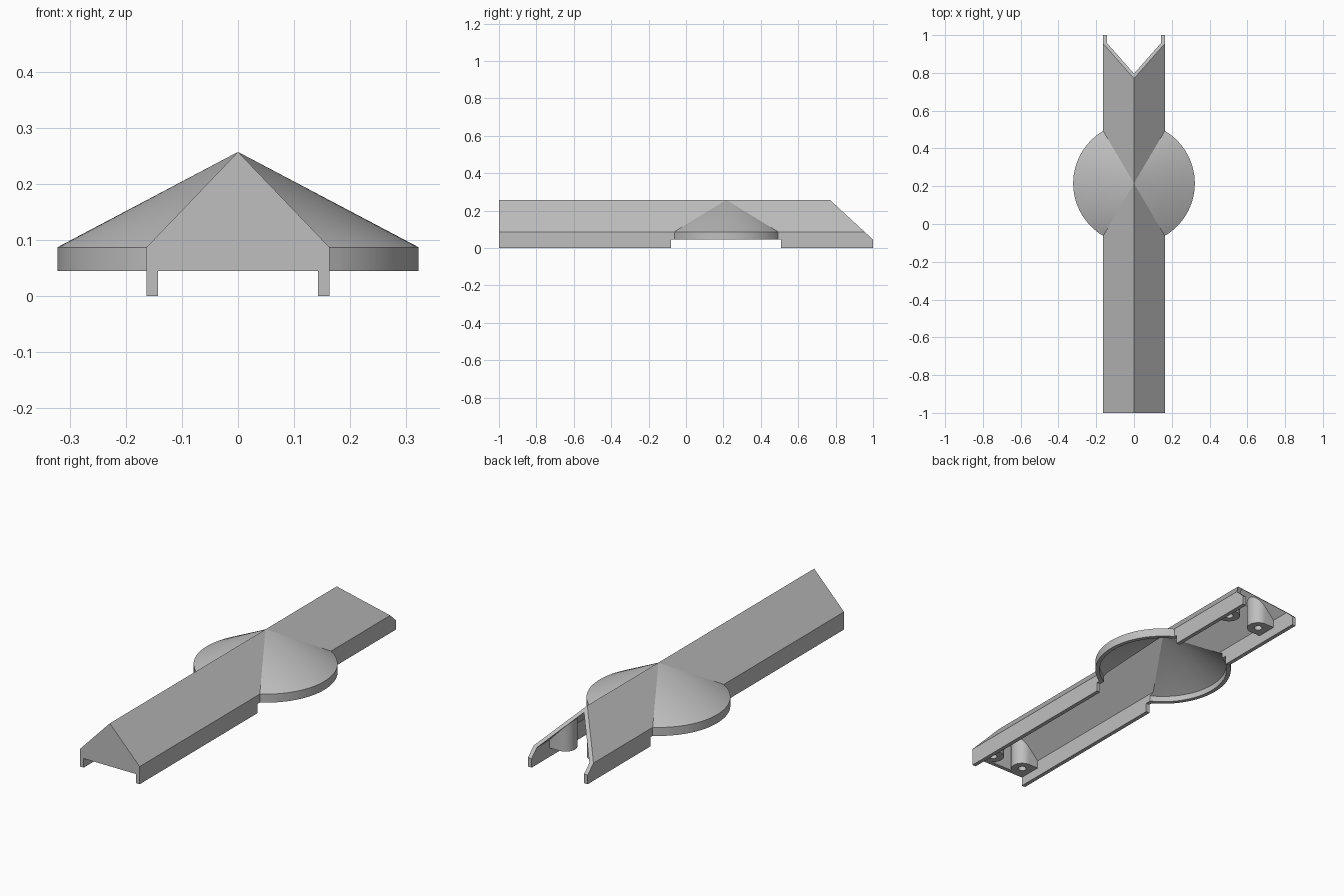
import bpy, bmesh, math

cube = bpy.data.objects.get("Cube")
if cube:
    bpy.data.objects.remove(cube, do_unlink=True)

HALF, WALL = 0.163, 0.02          # corridor half width, wall thickness
EAVE, RIDGE, RIM = 0.087, 0.257, 0.045
HUB_Y, HUB_R = 0.215, 0.322
DROP = 0.024                      # vertical roof thickness
SLOPE = (RIDGE - EAVE) / HALF

grey = bpy.data.materials.new("plain_grey")
grey.use_nodes = True
grey.diffuse_color = (0.52, 0.52, 0.52, 1)
grey.node_tree.nodes["Principled BSDF"].inputs["Base Color"].default_value = (0.52, 0.52, 0.52, 1)


def from_bmesh(name, bm):
    bmesh.ops.recalc_face_normals(bm, faces=bm.faces)
    mesh = bpy.data.meshes.new(name)
    bm.to_mesh(mesh)
    bm.free()
    mesh.materials.append(grey)
    obj = bpy.data.objects.new(name, mesh)
    bpy.context.collection.objects.link(obj)
    return obj


def extrude(name, profile, axis, start, end):
    """Extrude a profile: (x, z) pairs along y, or (y, z) pairs along x."""
    def place(p, t):
        return (p[0], t, p[1]) if axis == "y" else (t, p[0], p[1])
    bm = bmesh.new()
    face = bm.faces.new([bm.verts.new(place(p, start)) for p in profile])
    grown = bmesh.ops.extrude_face_region(bm, geom=[face])["geom"]
    shift = (0, end - start, 0) if axis == "y" else (end - start, 0, 0)
    bmesh.ops.translate(bm, vec=shift, verts=[v for v in grown if isinstance(v, bmesh.types.BMVert)])
    return from_bmesh(name, bm)


def box(name, x, y, z):
    profile = [(x[0], z[0]), (x[1], z[0]), (x[1], z[1]), (x[0], z[1])]
    return extrude(name, profile, "y", *y)


def gable(name, half, bottom, eave, ridge, start, end):
    profile = [(-half, bottom), (half, bottom), (half, eave), (0, ridge), (-half, eave)]
    return extrude(name, profile, "y", start, end)


def turned(name, rings, x, y, sides, apex=None):
    """Upright round solid from (radius, z) rings, with an optional pointed top."""
    bm = bmesh.new()
    loops = []
    for r, z in rings:
        angles = [2 * math.pi * i / sides for i in range(sides)]
        loops.append([bm.verts.new((x + r * math.cos(a), y + r * math.sin(a), z)) for a in angles])
    bm.faces.new(loops[0])
    for low, high in zip(loops, loops[1:]):
        for i in range(sides):
            j = (i + 1) % sides
            bm.faces.new((low[i], low[j], high[j], high[i]))
    if apex is None:
        bm.faces.new(loops[-1])
    else:
        tip = bm.verts.new((x, y, apex))
        for i in range(sides):
            bm.faces.new((loops[-1][i], loops[-1][(i + 1) % sides], tip))
    return from_bmesh(name, bm)


def combine(target, tool, operation):
    mod = target.modifiers.new("cut", "BOOLEAN")
    mod.operation, mod.solver, mod.object = operation, "EXACT", tool
    bpy.context.view_layer.update()
    graph = bpy.context.evaluated_depsgraph_get()
    mesh = bpy.data.meshes.new_from_object(target.evaluated_get(graph))
    target.modifiers.clear()
    target.data = mesh
    bpy.data.objects.remove(tool, do_unlink=True)


# Outer body: pitched corridor joined with the conical hub
cover = gable("roof_cover", HALF, 0, EAVE, RIDGE, -1, 1)
hub = turned("hub", [(HUB_R, RIM), (HUB_R, EAVE)], 0, HUB_Y, 96, RIDGE)
combine(cover, hub, "UNION")

# Hollow inside, closed by the front gable and open at the back
inner = HALF - WALL
top = RIDGE - DROP
hollow = gable("hollow", inner, -0.1, top - inner * SLOPE, top, -1 + WALL, 1.1)
hub_r = HUB_R - WALL
hub_slope = (RIDGE - EAVE) / HUB_R
hub_hollow = turned("hub_hollow", [(hub_r, -0.1), (hub_r, top - hub_r * hub_slope)], 0, HUB_Y, 96, top)
combine(hollow, hub_hollow, "UNION")

# Screw bosses: solid areas left standing in the hollow
bosses = [(side * 0.09, y) for side in (-1, 1) for y in (-0.935, 0.81)]
BOSS_R = 0.052
for x, y in bosses:
    post = turned("boss", [(BOSS_R, RIM), (BOSS_R, 0.4)], x, y, 32)
    combine(hollow, post, "DIFFERENCE")
    wall_x = math.copysign(HALF, x)
    web = box("boss_web", sorted((x, wall_x)), (y - BOSS_R, y + BOSS_R), (RIM, 0.4))
    combine(hollow, web, "DIFFERENCE")
combine(cover, hollow, "DIFFERENCE")

# Opening under the front gable, side gaps under the hub, slanted back end
combine(cover, box("front_gap", (-inner, inner), (-1.1, -0.95), (-0.1, RIM)), "DIFFERENCE")
combine(cover, box("side_gap", (-0.5, 0.5), (-0.08, 0.508), (-0.1, RIM)), "DIFFERENCE")
pitch = (RIDGE - RIM) / (1 - 0.77)
slant = [(0.77 - 0.1, RIDGE + 0.1 * pitch), (1.04, RIM - 0.04 * pitch), (1.04, RIDGE + 0.1 * pitch)]
combine(cover, extrude("back_slant", slant, "x", -0.5, 0.5), "DIFFERENCE")

# Screw holes
for x, y in bosses:
    combine(cover, turned("screw_hole", [(0.019, 0), (0.019, 0.11)], x, y, 24), "DIFFERENCE")

bpy.ops.object.select_all(action="DESELECT")
cover.select_set(True)
bpy.context.view_layer.objects.active = cover
bpy.ops.object.shade_smooth_by_angle(angle=math.radians(25))
